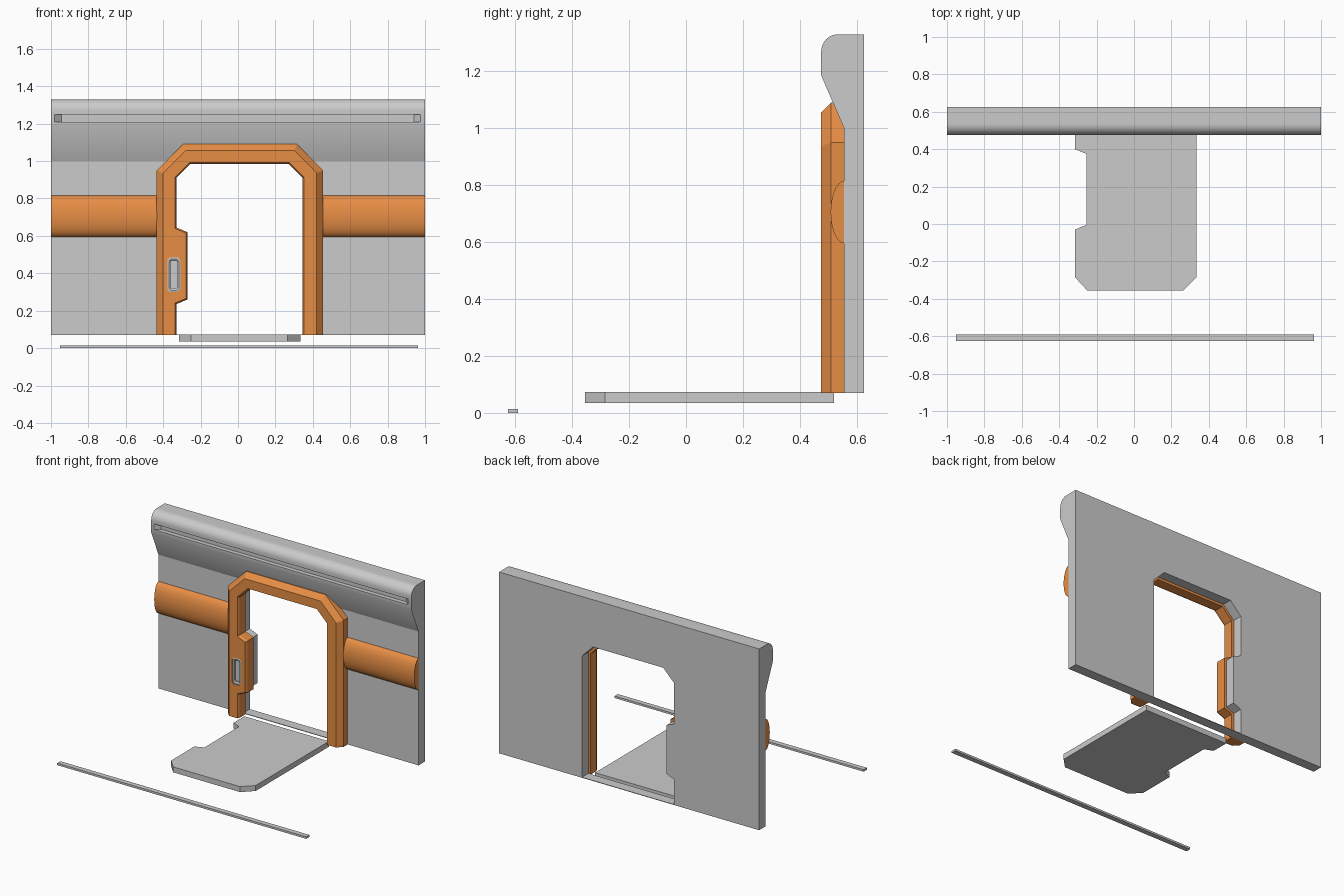
import bpy, bmesh, math
from mathutils import Vector

if "Cube" in bpy.data.objects:
    bpy.data.objects.remove(bpy.data.objects["Cube"])

orange = bpy.data.materials.new("orange")
orange.diffuse_color = (0.80, 0.27, 0.06, 1)
orange.use_nodes = True
orange.node_tree.nodes["Principled BSDF"].inputs["Base Color"].default_value = orange.diffuse_color


def loft(name, rings, mat=None, smooth=False):
    """Skin a row of equal-sized closed rings and cap both ends."""
    bm = bmesh.new()
    rows = [[bm.verts.new(p) for p in r] for r in rings]
    n = len(rows[0])
    for a, b in zip(rows, rows[1:]):
        for i in range(n):
            j = (i + 1) % n
            bm.faces.new((a[i], a[j], b[j], b[i]))
    bm.faces.new(rows[0])
    bm.faces.new(rows[-1])
    bmesh.ops.recalc_face_normals(bm, faces=bm.faces)
    me = bpy.data.meshes.new(name)
    bm.to_mesh(me)
    bm.free()
    ob = bpy.data.objects.new(name, me)
    bpy.context.collection.objects.link(ob)
    if mat:
        me.materials.append(mat)
    if smooth:
        activate(ob)
        bpy.ops.object.shade_smooth_by_angle(angle=math.radians(30))
    return ob


def activate(ob):
    bpy.ops.object.select_all(action='DESELECT')
    ob.select_set(True)
    bpy.context.view_layer.objects.active = ob


def cut(ob, cutter):
    m = ob.modifiers.new("cut", 'BOOLEAN')
    m.operation, m.solver, m.object = 'DIFFERENCE', 'EXACT', cutter
    activate(ob)
    bpy.ops.object.modifier_apply(modifier=m.name)
    bpy.data.objects.remove(cutter)


def xz(pts, y):
    return [(p[0], y, p[1]) for p in pts]


def along_x(name, pts, x0, x1, **kw):
    return loft(name, [[(x, y, z) for y, z in pts] for x in (x0, x1)], **kw)


def rect(x0, x1, z0, z1, c=0.0):
    """Rectangle with corners cut by c."""
    return [(x0 + c, z0), (x1 - c, z0), (x1, z0 + c), (x1, z1 - c),
            (x1 - c, z1), (x0 + c, z1), (x0, z1 - c), (x0, z0 + c)]


def offset(path, d):
    """Mitred offset of an open path, to the right of travel."""
    pts = [Vector(p) for p in path]
    nrm = [Vector((b.y - a.y, a.x - b.x)).normalized() for a, b in zip(pts, pts[1:])]
    out = []
    for i, p in enumerate(pts):
        a, b = nrm[max(i - 1, 0)], nrm[min(i, len(nrm) - 1)]
        out.append(p + (a + b) * (d / (1 + a.dot(b))))
    return out


# Doorway paths, left foot to right foot; the left inner side has the lock bump
inner = [(-.33, .07), (-.33, .235), (-.27, .26), (-.27, .62), (-.33, .645),
         (-.33, .91), (-.255, .985), (.27, .985), (.345, .91), (.345, .07)]
outer = [(-.435, .07), (-.435, .235), (-.435, .26), (-.435, .62), (-.435, .645),
         (-.435, .95), (-.295, 1.09), (.315, 1.09), (.455, .95), (.455, .07)]

# Wall with doorway, leaving a thin sill
wall = along_x("wall", [(.555, .07), (.625, .07), (.625, 1.33), (.555, 1.33)], -1, 1)
hole = offset(inner, -.017)
hole[0].y = hole[-1].y = .074
cut(wall, loft("wall_cutter", [xz(hole, .5), xz(hole, .7)]))

# Rounded overhang along the top, with a slot
arc = [(.535 - .06 * math.cos(t), 1.27 + .06 * math.sin(t))
       for t in [math.pi / 2 * i / 10 for i in range(11)]]
top = along_x("top_overhang", [(.555, 1.0), (.475, 1.185)] + arc + [(.555, 1.33)], -1, 1)
cut(top, loft("slot_cutter", [xz([(-.98 - e, 1.21), (.976 + e, 1.21), (.976 + e, 1.25), (-.98 - e, 1.25)], y)
                              for e, y in ((.012, .465), (-.035, .505))]))
activate(top)
bpy.ops.object.shade_smooth_by_angle(angle=math.radians(30))

# Door frame: bevelled section swept around the doorway
section = [xz(outer, .556), xz(outer, .51), xz(offset(outer, .034), .475),
           xz(offset(inner, -.008), .475), xz(inner, .49), xz(inner, .556)]
frame = loft("door_frame", list(zip(*section)), mat=orange)

# Lock panel recessed into the frame
panel = rect(-.378, -.308, .30, .485, .014)
well = rect(-.362, -.324, .32, .467, .004)
cut(frame, loft("panel_cutter", [xz(panel, .46), xz(panel, .505)]))
loft("lock_panel", [xz(panel, .505), xz(panel, .477),
                    xz(rect(-.370, -.316, .308, .477, .012), .475),
                    xz(well, .48), xz(well, .492)])

# Half-round rails on either side of the frame
rail = [(.556 - .048 * math.sin(t), .705 + .11 * math.cos(t))
        for t in [math.pi * i / 14 for i in range(15)]]
for side, x0, x1 in (("left", -1, -.42), ("right", .44, 1)):
    along_x(side + "_rail", rail, x0, x1, mat=orange, smooth=True)

# Lowered door lying flat as a ramp
door = [(-.315, .52), (-.315, .40), (-.255, .375), (-.255, -.005), (-.315, -.03),
        (-.315, -.285), (-.25, -.355), (.265, -.355), (.335, -.285), (.335, .52)]
loft("door_ramp", [[(x, y, z) for x, y in door] for z in (.035, .073)])

# Thin strip on the ground in front
along_x("ground_strip", [(-.625, 0), (-.59, 0), (-.59, .014), (-.625, .014)], -.953, .962)
